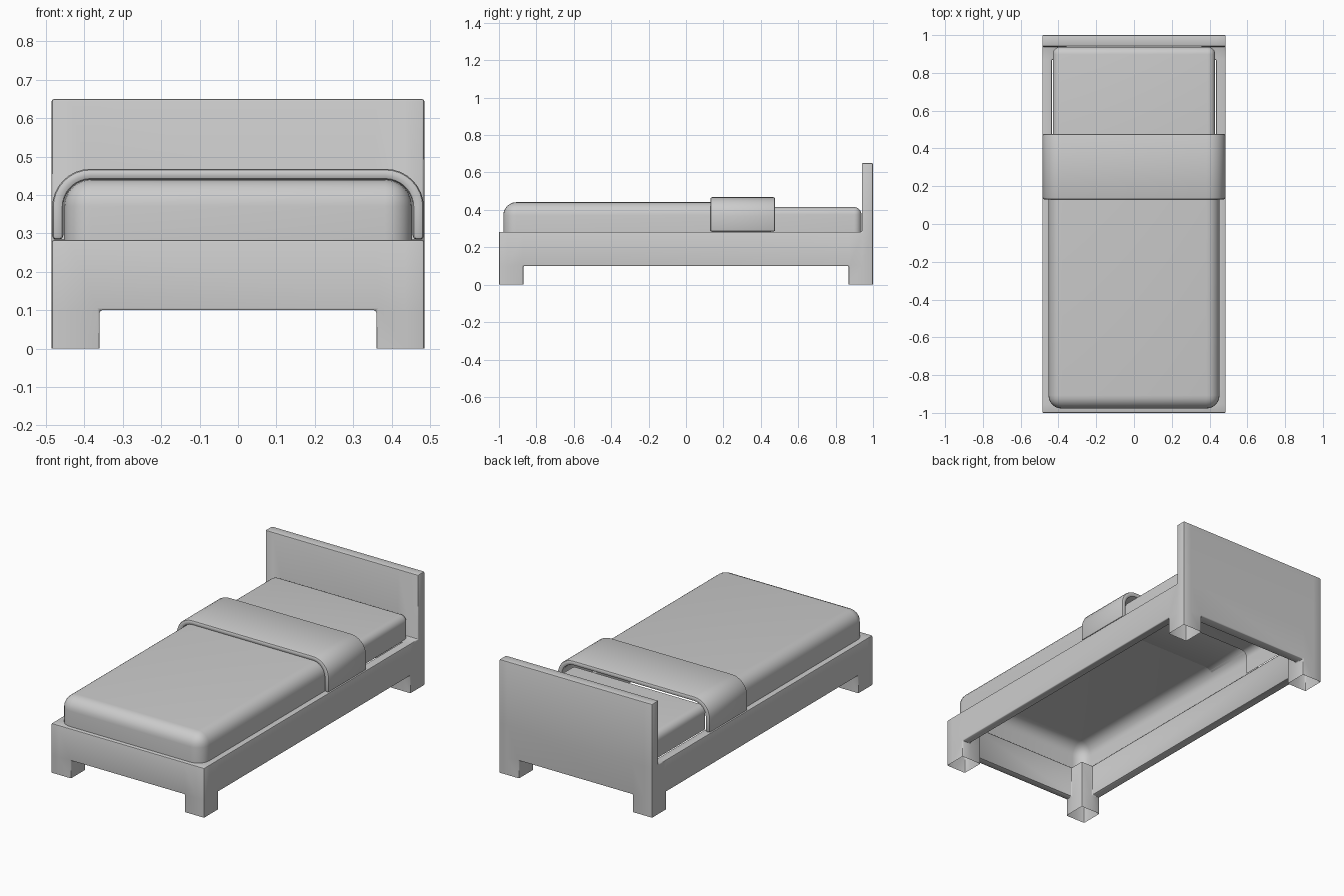
import bpy, bmesh, math

if "Cube" in bpy.data.objects:
    bpy.data.objects.remove(bpy.data.objects["Cube"])


def finish(name, bm, bevel=0.0):
    bmesh.ops.recalc_face_normals(bm, faces=bm.faces)
    me = bpy.data.meshes.new(name)
    bm.to_mesh(me)
    bm.free()
    ob = bpy.data.objects.new(name, me)
    bpy.context.collection.objects.link(ob)
    if bevel:
        m = ob.modifiers.new("soft_edges", 'BEVEL')
        m.width, m.segments = bevel, 2
        m.limit_method, m.angle_limit = 'ANGLE', math.radians(40)
    bpy.ops.object.select_all(action='DESELECT')
    ob.select_set(True)
    bpy.context.view_layer.objects.active = ob
    if bevel:
        bpy.ops.object.modifier_apply(modifier="soft_edges")
    bpy.ops.object.shade_smooth_by_angle(angle=math.radians(40))
    return ob


# Frame: one seamless skin over the legs, rails and headboard, legs open underneath
XS = [-0.485, -0.435, -0.36, 0.36, 0.435, 0.485]
YS = [-1.0, -0.955, -0.87, 0.87, 0.94, 1.0]
ZS = [0.0, 0.1, 0.283, 0.65]


def solid(i, j, k):
    if not (0 <= i < 5 and 0 <= j < 5 and 0 <= k < 3):
        return False
    leg = i not in (2,) and j not in (2,) and k < 2
    rail = k == 1 and (i in (0, 4) or j in (0, 4))
    head = j == 4 and k > 0
    return leg or rail or head


bm = bmesh.new()
cache = {}


def vert(i, j, k):
    if (i, j, k) not in cache:
        cache[i, j, k] = bm.verts.new((XS[i], YS[j], ZS[k]))
    return cache[i, j, k]


for i in range(5):
    for j in range(5):
        for k in range(3):
            if not solid(i, j, k):
                continue
            for axis in range(3):
                for side in (0, 1):
                    n = [i, j, k]
                    n[axis] += 2 * side - 1
                    if solid(*n) or n[2] < 0:
                        continue
                    u, v = (axis + 1) % 3, (axis + 2) % 3
                    quad = []
                    for a, b in ((0, 0), (1, 0), (1, 1), (0, 1)):
                        p = [i, j, k]
                        p[axis] += side
                        p[u] += a
                        p[v] += b
                        quad.append(vert(*p))
                    bm.faces.new(quad if side else quad[::-1])
finish("bed_frame", bm, 0.006)


# Bedding shells: open underneath and at the end hidden below the fold
def shell(name, half, y_open, y_end, z0, z1, r):
    bm = bmesh.new()
    bmesh.ops.create_cube(bm, size=1)
    for v in bm.verts:
        v.co = (half * 2 * v.co.x, y_open if (v.co.y > 0) == (y_open > y_end) else y_end,
                z1 if v.co.z > 0 else z0)

    def on(items, axis, value):
        return all(abs(v.co[axis] - value) < 1e-5 for v in items.verts)

    edges = [e for e in bm.edges if not on(e, 2, z0) and not on(e, 1, y_open)]
    bmesh.ops.bevel(bm, geom=edges, offset=r, segments=6, profile=0.5, affect='EDGES')
    gone = [f for f in bm.faces if on(f, 2, z0) or on(f, 1, y_open)]
    bmesh.ops.delete(bm, geom=gone, context='FACES')
    return finish(name, bm)


shell("blanket", 0.453, 0.455, -0.977, 0.28, 0.441, 0.07)
shell("mattress", 0.43, 0.44, 0.938, 0.28, 0.415, 0.04)


# Folded blanket: thick arch profile swept along y
def arch(half, top, r, steps=8):
    right = [(half, 0.284)]
    for s in range(steps + 1):
        a = math.pi / 2 * s / steps
        right.append((half - r + r * math.cos(a), top - r + r * math.sin(a)))
    return right + [(-x, z) for x, z in reversed(right)]


bm = bmesh.new()
outer, inner = arch(0.484, 0.468, 0.1), arch(0.455, 0.44, 0.072)
rings = [[[bm.verts.new((x, y, z)) for x, z in line] for line in (outer, inner)]
         for y in (0.13, 0.477)]
(fo, fi), (bo, bi) = rings
for a, b in ((fo, bo), (bo, bi), (bi, fi), (fi, fo)):
    for s in range(len(a) - 1):
        bm.faces.new((a[s], a[s + 1], b[s + 1], b[s]))
for s in (0, -1):
    bm.faces.new((fo[s], bo[s], bi[s], fi[s]))
finish("blanket_fold", bm, 0.01)
